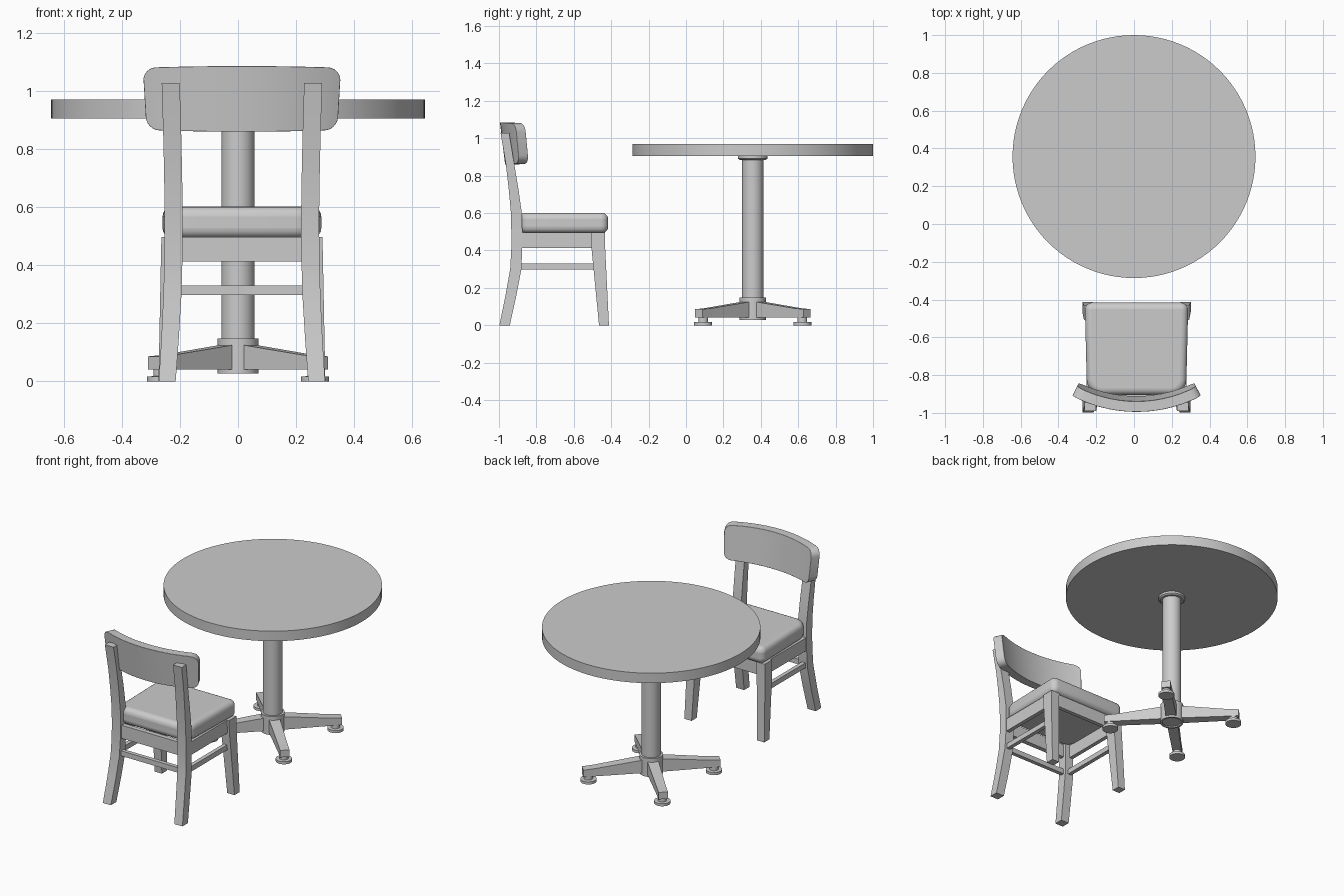
import bpy, bmesh, math
from mathutils import Matrix, Vector

if "Cube" in bpy.data.objects:
    bpy.data.objects.remove(bpy.data.objects["Cube"])

CX = 0.0135          # chair centre line
TY, TR = 0.357, 0.643  # table centre and radius


def finish(bm, name, smooth=None, bevel=0, segs=2):
    bmesh.ops.recalc_face_normals(bm, faces=bm.faces)
    me = bpy.data.meshes.new(name)
    bm.to_mesh(me)
    bm.free()
    ob = bpy.data.objects.new(name, me)
    bpy.context.collection.objects.link(ob)
    if bevel:
        m = ob.modifiers.new("bevel", 'BEVEL')
        m.width, m.segments, m.limit_method = bevel, segs, 'ANGLE'
        m.angle_limit = math.radians(40)
    if smooth:
        bpy.ops.object.select_all(action='DESELECT')
        ob.select_set(True)
        bpy.context.view_layer.objects.active = ob
        bpy.ops.object.shade_smooth_by_angle(angle=math.radians(smooth))
    return ob


def loft(name, loops, smooth=None, **kw):
    """Skin a row of equal closed loops and cap both ends."""
    bm = bmesh.new()
    rings = [[bm.verts.new(p) for p in lp] for lp in loops]
    n = len(rings[0])
    for a, b in zip(rings, rings[1:]):
        for i in range(n):
            j = (i + 1) % n
            bm.faces.new((a[i], a[j], b[j], b[i]))
    bm.faces.new(rings[0])
    bm.faces.new(rings[-1])
    return finish(bm, name, smooth, **kw)


def rect(x0, x1, y0, y1, z):
    return [(x0, y0, z), (x1, y0, z), (x1, y1, z), (x0, y1, z)]


def box(name, x0, x1, y0, y1, z0, z1):
    return loft(name, [rect(x0, x1, y0, y1, z0), rect(x0, x1, y0, y1, z1)])


def turned(name, x, y, profile, n=48):
    """Revolve an (r, z) profile around a vertical axis."""
    return loft(name, [[(x + r * math.cos(2 * math.pi * i / n),
                         y + r * math.sin(2 * math.pi * i / n), z) for i in range(n)]
                       for r, z in profile], smooth=30)


# table top, column and collars
turned("table_top", 0, TY, [(TR, 0.905), (TR, 0.97)], 96)
turned("column", 0, TY, [(0.057, 0.035), (0.057, 0.89)])
turned("top_collar", 0, TY, [(0.07, 0.885), (0.08, 0.892), (0.08, 0.906)])
turned("base_collar", 0, TY, [(0.058, 0.06), (0.058, 0.028), (0.07, 0.028), (0.07, 0.148), (0.058, 0.148)])

# four diagonal base legs with levelling feet
for k in range(4):
    a = math.radians(45 + 90 * k)
    rot = Matrix.Translation((0, TY, 0)) @ Matrix.Rotation(a, 4, 'Z')
    loops = [[rot @ Vector(p) for p in ((r, -w, z0), (r, w, z0), (r, w, z1), (r, -w, z1))]
             for r, w, z0, z1 in ((0.05, 0.033, 0.041, 0.126), (0.34, 0.028, 0.041, 0.091),
                                  (0.41, 0.028, 0.041, 0.086))]
    loft("base_leg", loops)
    c = rot @ Vector((0.375, 0, 0))
    turned("foot", c.x, c.y, [(0.048, 0), (0.048, 0.017), (0.026, 0.018), (0.026, 0.042)], 32)

# chair legs, side aprons and side stretchers, mirrored about the chair centre
POST = [(0, .228, .286, -.998, -.942), (.15, .217, .277, -.967, -.909), (.3, .208, .27, -.94, -.88),
        (.41, .205, .267, -.934, -.876), (.5, .204, .266, -.934, -.875), (.6, .204, .266, -.936, -.878),
        (.73, .206, .268, -.948, -.896), (.86, .209, .271, -.963, -.918), (1.027, .214, .276, -.991, -.945)]
FRONT = [(0, .235, .287, -.465, -.412), (.41, .219, .279, -.505, -.432), (.497, .216, .277, -.508, -.432)]
for s in (-1, 1):
    for name, rows in (("back_post", POST), ("front_leg", FRONT)):
        loft(name, [rect(CX + s * a, CX + s * b, c, d, z) for z, a, b, c, d in rows], smooth=20)
    box("side_apron", CX + s * .238, CX + s * .264, -.9, -.48, .412, .497)
    box("side_stretcher", CX + s * .23, CX + s * .256, -.9, -.48, .297, .33)

# cross rails
box("front_apron", CX - .23, CX + .23, -.468, -.442, .412, .497)
box("back_apron", CX - .22, CX + .22, -.922, -.892, .412, .497)
box("back_stretcher", CX - .22, CX + .22, -.922, -.896, .297, .33)

# cushion: tapered block, rounded vertical corners, then soft edges
bm = bmesh.new()
bmesh.ops.create_cube(bm, size=1)
for v in bm.verts:
    back = v.co.y < 0
    v.co = (CX + math.copysign(.262 if back else .274, v.co.x),
            -.905 if back else -.416, .493 if v.co.z < 0 else .601)
for yb, w in ((True, .08), (False, .04)):
    es = [e for e in bm.edges if abs(e.verts[0].co.z - e.verts[1].co.z) > .05
          and (e.verts[0].co.y < -.7) == yb]
    bmesh.ops.bevel(bm, geom=es, offset=w, segments=6, profile=0.5, affect='EDGES')
finish(bm, "seat_cushion", smooth=50, bevel=.034, segs=5)

# curved, leaning backrest with rounded corners
R, HALF, ZC, HH, CR = 0.74, 0.342, 0.972, 0.113, 0.045
us = [HALF - CR * (1 - math.cos(math.radians(d))) for d in range(0, 91, 15)][::-1]
us = [-u for u in us]                      # placeholder order, rebuilt symmetric below
edge = [HALF - CR + CR * math.sin(math.radians(d)) for d in range(0, 91, 15)]
us = [-u for u in edge[::-1]] + [edge[0] * i / 6 for i in range(-5, 6)] + edge


def back_point(u, z, depth):
    t = (z - ZC) / HH
    a = math.asin(u * (0.98 + 0.02 * t) / R)
    r = R - depth
    return (CX + r * math.sin(a), -0.995 + R - r * math.cos(a) + 0.014 * (1 - t), z)


loops = []
for u in us:
    over = max(0, abs(u) - (HALF - CR))
    h = HH - CR + math.sqrt(max(0, CR * CR - over * over))
    crown = 0.006 * (1 - (u / HALF) ** 2)
    lo, hi = ZC - h + .006 - crown, ZC + h - .006 + crown
    loops.append([back_point(u, lo, 0), back_point(u, hi, 0),
                  back_point(u, hi, .056), back_point(u, lo, .056)])
loft("backrest", loops, smooth=35, bevel=.006, segs=2)
